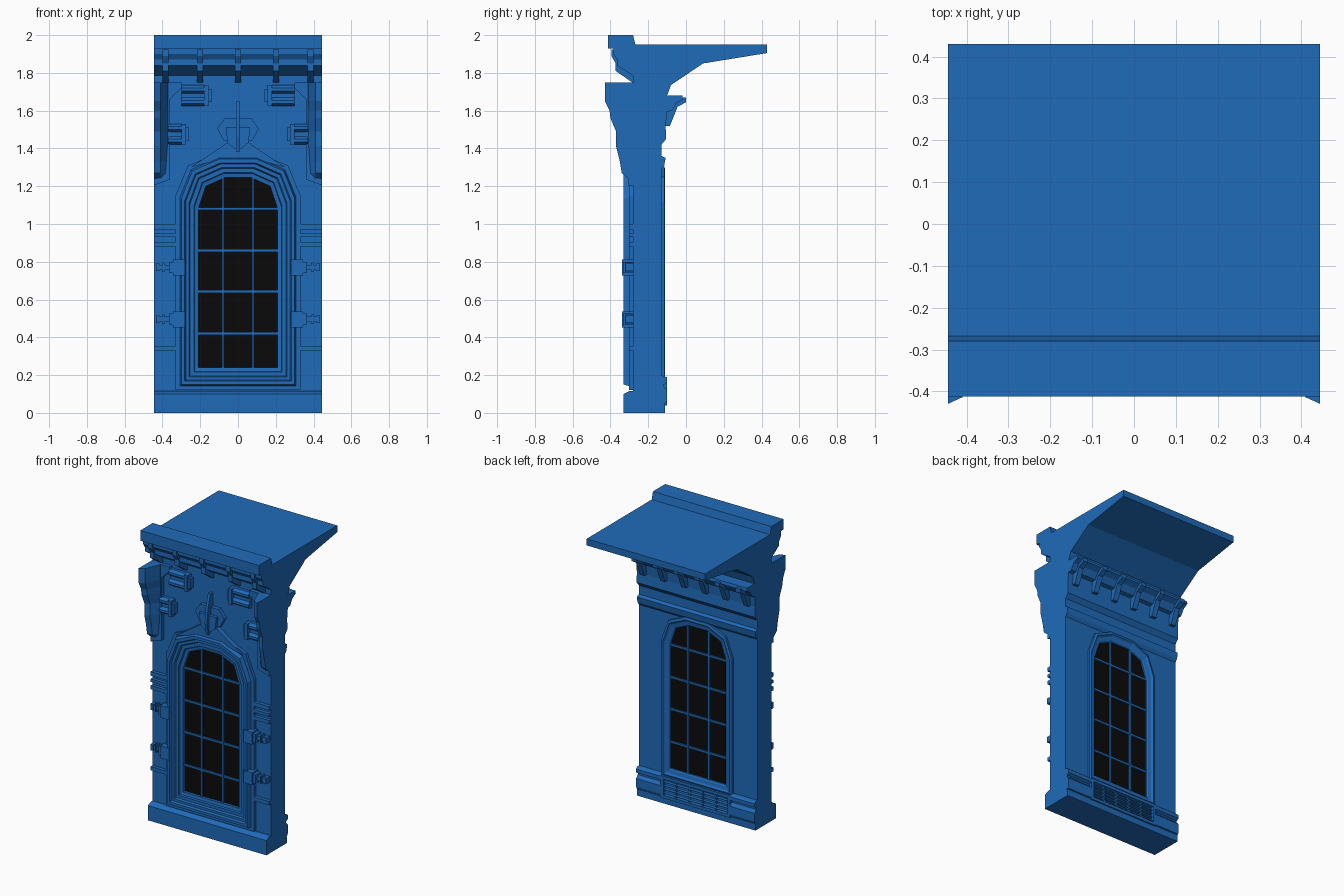
import bpy, bmesh

if "Cube" in bpy.data.objects:
    bpy.data.objects.remove(bpy.data.objects["Cube"])


def material(name, color):
    m = bpy.data.materials.new(name)
    m.diffuse_color = color
    m.use_nodes = True
    m.node_tree.nodes["Principled BSDF"].inputs["Base Color"].default_value = m.diffuse_color
    return m


BLUE = material("blue_paint", (0.014, 0.147, 0.49, 1))
BLACK = material("black_glass", (0.003, 0.003, 0.003, 1))
HALF = 0.445


def loft(name, loops, ring=False, mirror=False, mat=BLUE):
    """Skin matching 3D loops; ends are capped, or joined up if ring."""
    bm = bmesh.new()
    rows = [[bm.verts.new(p) for p in lp] for lp in loops]
    n = len(rows[0])
    pairs = list(zip(rows, rows[1:])) + ([(rows[-1], rows[0])] if ring else [])
    for a, b in pairs:
        for i in range(n):
            j = (i + 1) % n
            bm.faces.new((a[i], a[j], b[j], b[i]))
    if not ring:
        bm.faces.new(rows[0])
        bm.faces.new(rows[-1])
    bmesh.ops.recalc_face_normals(bm, faces=bm.faces)
    me = bpy.data.meshes.new(name)
    bm.to_mesh(me)
    bm.free()
    me.materials.append(mat)
    ob = bpy.data.objects.new(name, me)
    bpy.context.collection.objects.link(ob)
    if mirror:
        ob.modifiers.new("mirror", 'MIRROR').use_mirror_merge = False
    return ob


def along_x(name, yz, x0, x1, **kw):
    return loft(name, [[(x, y, z) for y, z in yz] for x in (x0, x1)], **kw)


def along_y(name, xz, y0, y1, **kw):
    return loft(name, [[(x, y, z) for x, z in xz] for y in (y0, y1)], **kw)


def box(name, x0, x1, y0, y1, z0, z1, **kw):
    return along_y(name, [(x0, z0), (x1, z0), (x1, z1), (x0, z1)], y0, y1, **kw)


def symmetric(right):
    """Complete a right-hand outline with its left-hand reflection."""
    return right + [(-x, z) for x, z in reversed(right)]


def arch(d):
    """Window outline, grown outwards by d."""
    return symmetric([(.21 + d, .24 - d), (.21 + d, 1.08 + .6 * d),
                      (.17 + .8 * d, 1.2 + .9 * d), (.07 + .3 * d, 1.245 + 1.1 * d)])


def surround(name, steps):
    return loft(name, [[(x, y, z) for x, z in arch(d)] for d, y in steps], ring=True)


# Wall, front cornice and roof slab as one cross-section
wall = along_x("wall_and_roof", [
    (-.33, 0), (-.33, .10), (-.30, .115), (-.28, .115), (-.28, 1.785), (-.365, 1.84),
    (-.365, 1.87), (-.385, 1.90), (-.385, 1.93), (-.412, 1.93), (-.412, 2.0),
    (-.28, 2.0), (-.268, 1.95), (.43, 1.95), (.43, 1.905), (.09, 1.85), (-.08, 1.735),
    (-.10, 1.68), (-.10, 1.60), (-.108, 1.52), (-.105, 1.45), (-.13, 1.42),
    (-.13, 1.36), (-.108, 1.35), (-.115, 1.31), (-.13, 1.29), (-.13, .05),
    (-.11, .045), (-.11, 0)], -HALF, HALF)

# Window opening
cutter = along_y("window_cutter", arch(0), -.5, .1)
cutter.hide_render = True
cutter.hide_viewport = True
cut = wall.modifiers.new("opening", 'BOOLEAN')
cut.operation = 'DIFFERENCE'
cut.solver = 'EXACT'
cut.object = cutter

# Glass and glazing bars
along_y("glass", arch(.001), -.27, -.14, mat=BLACK)
box("upright_bar", .073, .086, -.282, -.128, .24, 1.243, mirror=True)
for z in (.42, .643, .86, 1.08):
    box("cross_bar", -.21, .21, -.28, -.13, z - .007, z + .007)

# Stepped window surrounds, front and back
surround("front_surround", [
    (.12, -.27), (.12, -.302), (.098, -.302), (.09, -.33), (.072, -.33), (.066, -.315),
    (.05, -.315), (.044, -.303), (.024, -.303), (.02, -.292), (0, -.288), (0, -.255)])
surround("back_surround", [
    (.055, -.15), (.055, -.115), (.04, -.11), (.03, -.12), (.008, -.124), (0, -.13),
    (0, -.15)])

# Pointed hood and crest over the window
along_y("hood", symmetric([(.14, 1.33), (.25, 1.30), (.10, 1.40), (.03, 1.45)]), -.27, -.312)
along_y("crest_leaf", symmetric([(.025, 1.45), (.075, 1.44), (.11, 1.505), (.07, 1.56)]),
        -.27, -.305)
along_y("crest_shield", symmetric([(.02, 1.40), (.055, 1.43), (.065, 1.51)]), -.27, -.325)
along_x("crest_spine", [(-.27, 1.38), (-.33, 1.38), (-.345, 1.46), (-.335, 1.56),
                        (-.31, 1.65), (-.27, 1.65)], -.009, .009)

# Corner corbels, half octagonal in plan
corbel = [(0, 1.21), (.07, 1.27), (.08, 1.33), (.10, 1.41), (.10, 1.49), (.13, 1.56),
          (.135, 1.60), (.16, 1.65), (.16, 1.75), (0, 1.75)]
loft("corner_corbel", [[(x, -.27 - d * f, z) for d, z in corbel]
                       for x, f in ((HALF, 1), (.41, .9), (.37, .3))], mirror=True)
along_y("corbel_backing", [(HALF, 1.75), (.30, 1.75), (.30, 1.72), (.36, 1.66),
                           (.36, 1.235), (HALF, 1.205)], -.27, -.305, mirror=True)

# Cornice modillions on the front
for x in (-.385, -.2, 0, .2, .385):
    along_x("modillion", [(-.27, 1.75), (-.285, 1.75), (-.372, 1.81), (-.372, 1.85),
                          (-.395, 1.89), (-.395, 1.925), (-.27, 1.925)], x - .016, x + .016)

# Scroll blocks high on the wall: cap, block and two rods
for x, z, end in ((.14, 1.68, .30), (.26, 1.475, .37)):
    box("scroll_cap", x, x + .02, -.27, -.315, z - .035, z + .035, mirror=True)
    box("scroll_block", x + .015, x + .04, -.27, -.325, z - .055, z + .055, mirror=True)
    box("scroll_core", x + .04, end, -.27, -.30, z - .03, z + .03, mirror=True)
    for dz in (-.033, .033):
        along_x("scroll_rod", [(-.27, z + dz - .022), (-.30, z + dz - .022),
                               (-.318, z + dz - .008), (-.318, z + dz + .008),
                               (-.30, z + dz + .022), (-.27, z + dz + .022)],
                x + .04, end, mirror=True)

# Side clasps with stepped finials
for z in (.495, .77):
    for x0, x1, h, y in ((.28, .345, .042, -.34), (.345, .365, .03, -.333),
                         (.365, .415, .014, -.315), (.39, .40, .025, -.322),
                         (.415, .435, .02, -.32)):
        box("clasp", x0, x1, -.27, y, z - h, z + h, mirror=True)

# String courses at the wall edges
for z0, z1 in ((.33, .355), (.88, .905), (.93, .95), (.972, 1.0)):
    box("string_course", .325, HALF, -.27, -.303, z0, z1, mirror=True)

# Back cornice ledge and brackets
along_x("back_ledge", [(-.12, 1.68), (-.02, 1.68), (-.015, 1.66), (-.05, 1.64),
                       (-.075, 1.60), (-.12, 1.59)], -HALF, HALF)
for x in (.078, .234, .39):
    along_x("back_bracket", [(-.12, 1.675), (0, 1.67), (0, 1.645), (-.045, 1.62),
                             (-.065, 1.57), (-.085, 1.52), (-.12, 1.52)],
            x - .018, x + .018, mirror=True)

# Skirting either side of the grille
along_x("skirting", [(-.14, .045), (-.105, .05), (-.10, .065), (-.10, .12), (-.118, .14),
                     (-.118, .15), (-.10, .16), (-.10, .185), (-.112, .195), (-.14, .20)],
        .26, HALF, mirror=True)

# Grille under the window
for z0, z1 in ((.04, .06), (.17, .19)):
    box("grille_rail", -.26, .26, -.14, -.10, z0, z1)
box("grille_stile", .24, .26, -.14, -.10, .05, .18, mirror=True)
for i in range(4):
    z = .076 + i * .025
    along_x("grille_slat", [(-.14, z - .006), (-.108, z - .006), (-.112, z + .006),
                            (-.14, z + .006)], -.245, .245)
for x in (.05, .15):
    box("grille_bar", x - .004, x + .004, -.14, -.106, .05, .18, mirror=True)
